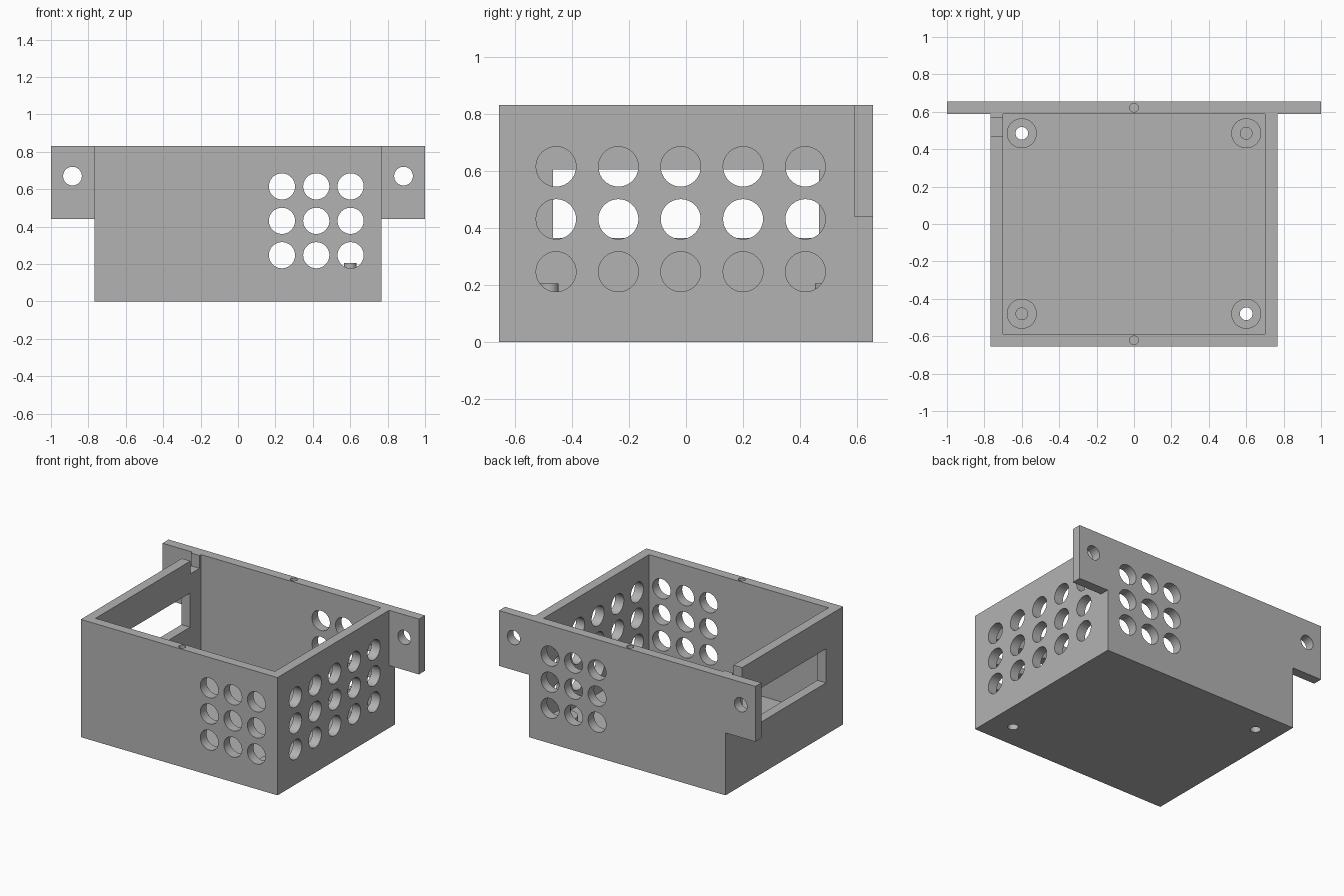
import bpy, bmesh, math
from mathutils import Matrix, Vector

default = bpy.data.objects.get("Cube")
if default:
    bpy.data.objects.remove(default, do_unlink=True)

# Main dimensions
W, D, H, T = 0.767, 0.655, 0.83, 0.0675
FLOOR, STAND, PIN = 0.0675, 0.135, 0.205
FLANGE_Z = 0.44
BIG = 1.2

grey = bpy.data.materials.new("plain grey")
grey.use_nodes = True
grey.diffuse_color = (0.45, 0.45, 0.45, 1)
grey.node_tree.nodes["Principled BSDF"].inputs["Base Color"].default_value = grey.diffuse_color


def box(bm, x0, x1, y0, y1, z0, z1):
    lo, hi = Vector((x0, y0, z0)), Vector((x1, y1, z1))
    mat = Matrix.Translation((lo + hi) / 2) @ Matrix.Diagonal((*(hi - lo), 1))
    bmesh.ops.create_cube(bm, size=1, matrix=mat)


def rod(bm, axis, centre, radius, length, sides=40):
    turn = {"x": Matrix.Rotation(math.pi / 2, 4, "Y"),
            "y": Matrix.Rotation(math.pi / 2, 4, "X"),
            "z": Matrix.Identity(4)}[axis]
    bmesh.ops.create_cone(bm, cap_ends=True, segments=sides, radius1=radius, radius2=radius,
                          depth=length, matrix=Matrix.Translation(centre) @ turn)


def make(name, bm):
    mesh = bpy.data.meshes.new(name)
    bm.to_mesh(mesh)
    bm.free()
    mesh.materials.append(grey)
    obj = bpy.data.objects.new(name, mesh)
    bpy.context.scene.collection.objects.link(obj)
    return obj


helpers = []


def combine(target, name, bm, operation):
    helper = make(name, bm)
    helper.hide_render = True
    helpers.append(helper)
    mod = target.modifiers.new(name, "BOOLEAN")
    mod.operation, mod.solver, mod.object = operation, "EXACT", helper


# Solid block as wide as the mounting flange
bm = bmesh.new()
box(bm, -1, 1, -D, D, 0, H)
case = make("open_case", bm)

# Trim the block beside the case and under the flange ears
bm = bmesh.new()
for s in (-1, 1):
    box(bm, *sorted((s * W, s * BIG)), -BIG, D - T, -1, BIG)
combine(case, "side_trim", bm, "DIFFERENCE")
bm = bmesh.new()
for s in (-1, 1):
    box(bm, *sorted((s * W, s * BIG)), 0, BIG, -1, FLANGE_Z)
combine(case, "ear_trim", bm, "DIFFERENCE")

# Inner cavity
bm = bmesh.new()
box(bm, -W + T, W - T, -D + T, D - T, FLOOR, BIG)
combine(case, "cavity", bm, "DIFFERENCE")

# Wall openings
bm = bmesh.new()
for row in range(3):
    z = 0.247 + 0.184 * row
    for col in range(3):
        for y in (-D + T / 2, D - T / 2):
            rod(bm, "y", (0.235 + 0.1835 * col, y, z), 0.07, 0.1)
    for col in range(5):
        rod(bm, "x", (W - T / 2, -0.455 + 0.2183 * col, z), 0.07, 0.1)
for s in (-1, 1):
    rod(bm, "y", (s * 0.885, D - T / 2, 0.67), 0.05, 0.1)
    rod(bm, "z", (0, s * 0.622, H), 0.023, 0.45, 24)
box(bm, -W - 0.02, -W + T + 0.02, -0.465, 0.465, 0.365, 0.605)
box(bm, -W - 0.02, -W + T + 0.02, 0.47, 0.57, 0.74, BIG)
combine(case, "openings", bm, "DIFFERENCE")

# Corner standoffs: one diagonal is drilled through, the other carries pins
corners = [(x, y) for x in (-0.6, 0.6) for y in (-0.48, 0.485)]
stands, drills, pins = bmesh.new(), bmesh.new(), bmesh.new()
for x, y in corners:
    rod(stands, "z", (x, y, (0.03 + STAND) / 2), 0.08, STAND - 0.03)
    if x * y < 0:
        rod(drills, "z", (x, y, 0), 0.034, 1, 32)
    else:
        rod(pins, "z", (x, y, (0.1 + PIN) / 2), 0.034, PIN - 0.1, 32)
combine(case, "standoffs", stands, "UNION")
combine(case, "screw_holes", drills, "DIFFERENCE")
combine(case, "locating_pins", pins, "UNION")

# Bake the result and drop the helpers
graph = bpy.context.evaluated_depsgraph_get()
baked = bpy.data.meshes.new_from_object(case.evaluated_get(graph))
case.modifiers.clear()
case.data = baked
for helper in helpers:
    bpy.data.objects.remove(helper, do_unlink=True)
case.data.materials.clear()
case.data.materials.append(grey)
for poly in case.data.polygons:
    poly.material_index = 0

bpy.ops.object.select_all(action="DESELECT")
case.select_set(True)
bpy.context.view_layer.objects.active = case
bpy.ops.object.shade_smooth_by_angle(angle=math.radians(30))
